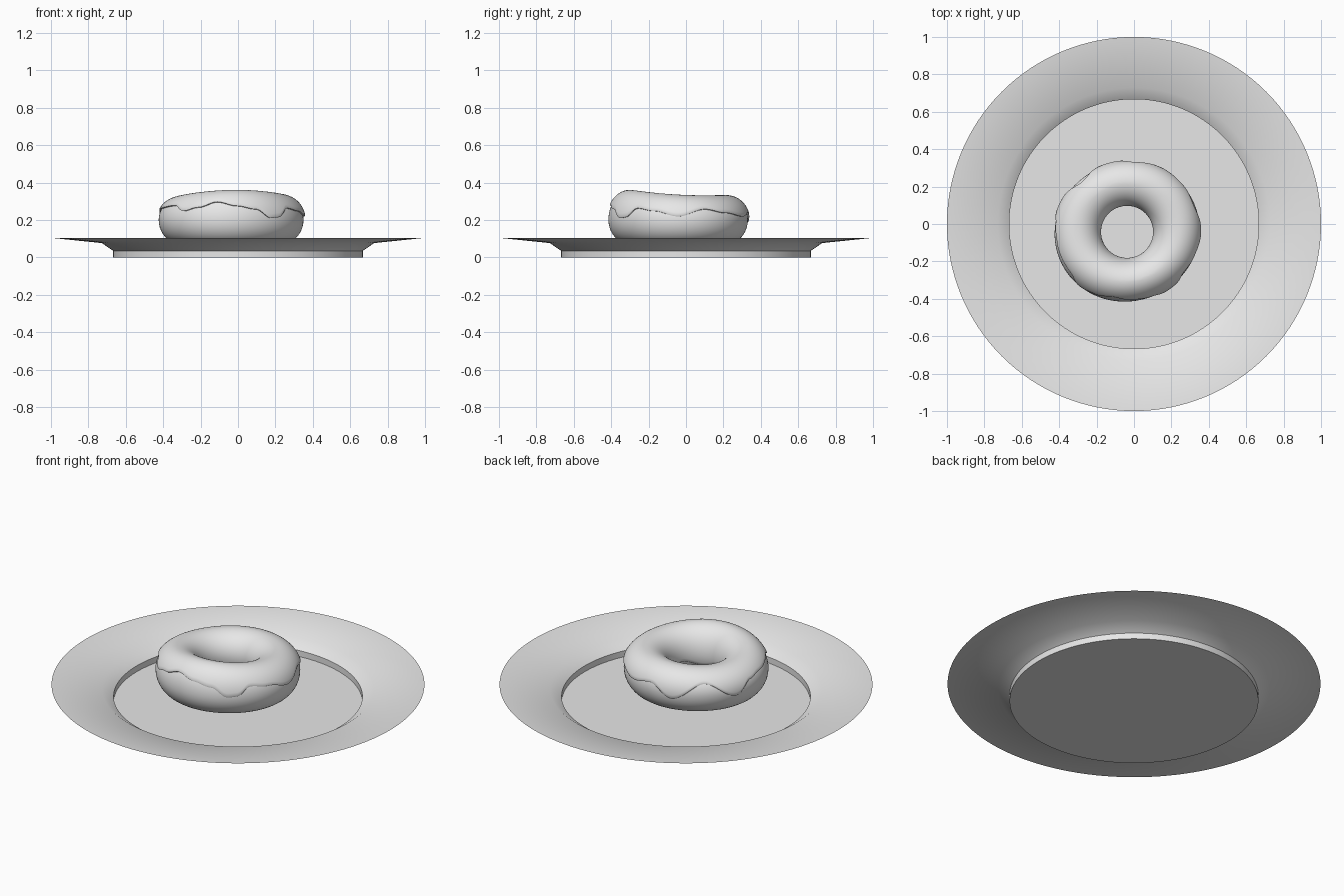
import bpy, bmesh, math

if "Cube" in bpy.data.objects:
    bpy.data.objects.remove(bpy.data.objects["Cube"])

grey = bpy.data.materials.new("plain_grey")
grey.diffuse_color = (0.8, 0.8, 0.8, 1)
grey.use_nodes = True
grey.node_tree.nodes["Principled BSDF"].inputs["Base Color"].default_value = grey.diffuse_color

CX, CY = -0.037, -0.042   # ring centre
R, A, B, ZC = 0.265, 0.115, 0.13, 0.202   # ring radius, tube half width / height, mid height


def finish(name, bm, angle=30):
    mesh = bpy.data.meshes.new(name)
    bmesh.ops.recalc_face_normals(bm, faces=bm.faces)
    bm.to_mesh(mesh)
    bm.free()
    ob = bpy.data.objects.new(name, mesh)
    bpy.context.collection.objects.link(ob)
    mesh.materials.append(grey)
    bpy.ops.object.select_all(action='DESELECT')
    ob.select_set(True)
    bpy.context.view_layer.objects.active = ob
    bpy.ops.object.shade_smooth_by_angle(angle=math.radians(angle))
    return ob


def bridge(bm, rings, close=False):
    pairs = list(zip(rings, rings[1:]))
    if close:
        pairs.append((rings[-1], rings[0]))
    for a, b in pairs:
        n = len(a)
        for i in range(n):
            j = (i + 1) % n
            bm.faces.new((a[i], a[j], b[j], b[i]))


def tube_point(phi, t, grow=0.0):
    """Point on the uneven ring: phi round the ring, t round its section."""
    top = (0.328 + 0.015 * math.cos(phi + math.radians(70))
           - 0.008 * math.cos(2 * phi)) - ZC
    b = top if math.sin(t) > 0 else B
    stretch = 1 + 0.025 * math.cos(2 * (phi - math.radians(200)))
    r = R + (A + grow) * math.cos(t)
    if math.cos(t) > 0:
        r *= stretch
    return (CX + r * math.cos(phi), CY + r * math.sin(phi),
            ZC + (b + grow) * math.sin(t))


# Plate: thin sheet with flat floor, short wall, slope and wide rim
bm = bmesh.new()
N = 128
rings = []
for r, z in ((0.667, 0), (0.667, 0.035), (0.728, 0.077), (1.0, 0.105)):
    rings.append([bm.verts.new((r * math.cos(2 * math.pi * i / N),
                                r * math.sin(2 * math.pi * i / N), z)) for i in range(N)])
bm.faces.new(rings[0])
bridge(bm, rings)
finish("plate", bm)

# Dough ring
bm = bmesh.new()
rings = []
for k in range(40):
    t = 2 * math.pi * k / 40
    rings.append([bm.verts.new(tube_point(2 * math.pi * i / 96, t)) for i in range(96)])
bridge(bm, rings, close=True)
finish("dough", bm, 60)

# Wavy lower edge of the icing: angle in degrees, height
EDGE = [(-173, .265), (-143, .28), (-132, .25), (-118, .27), (-102, .30), (-85, .278),
        (-69, .26), (-55, .21), (-48, .215), (-36, .265), (-20, .25), (0, .22), (22, .26),
        (40, .24), (63, .22), (85, .245), (104, .18), (132, .27), (159, .185), (174, .25),
        (187, .265)]


def edge_height(phi):
    d = math.degrees(phi)
    d = (d + 173) % 360 - 173
    for (a, za), (b, zb) in zip(EDGE, EDGE[1:]):
        if a <= d <= b:
            s = (1 - math.cos(math.pi * (d - a) / (b - a))) / 2
            return za + (zb - za) * s
    return EDGE[0][1]


# Icing: shell over the top of the dough with a rounded lip
bm = bmesh.new()
N = 192
ROWS = 30
cols = []
for i in range(N):
    phi = 2 * math.pi * i / N
    dz = edge_height(phi) - ZC
    h = tube_point(phi, math.pi / 2, 0.01)[2] - ZC if dz > 0 else B
    t0 = math.asin(max(-0.9, min(0.9, dz / h)))
    t1 = math.pi * 1.1 + 0.12 * math.sin(4 * phi)
    col = [tube_point(phi, t0 + 0.01, -0.002), tube_point(phi, t0, 0.007)]
    for k in range(ROWS + 1):
        f = k / ROWS
        col.append(tube_point(phi, t0 + 0.05 + (t1 - t0 - 0.1) * f, 0.011))
    col += [tube_point(phi, t1, 0.007), tube_point(phi, t1 - 0.01, -0.002)]
    cols.append([bm.verts.new(p) for p in col])
bridge(bm, [list(r) for r in zip(*cols)])
finish("icing", bm, 60)
